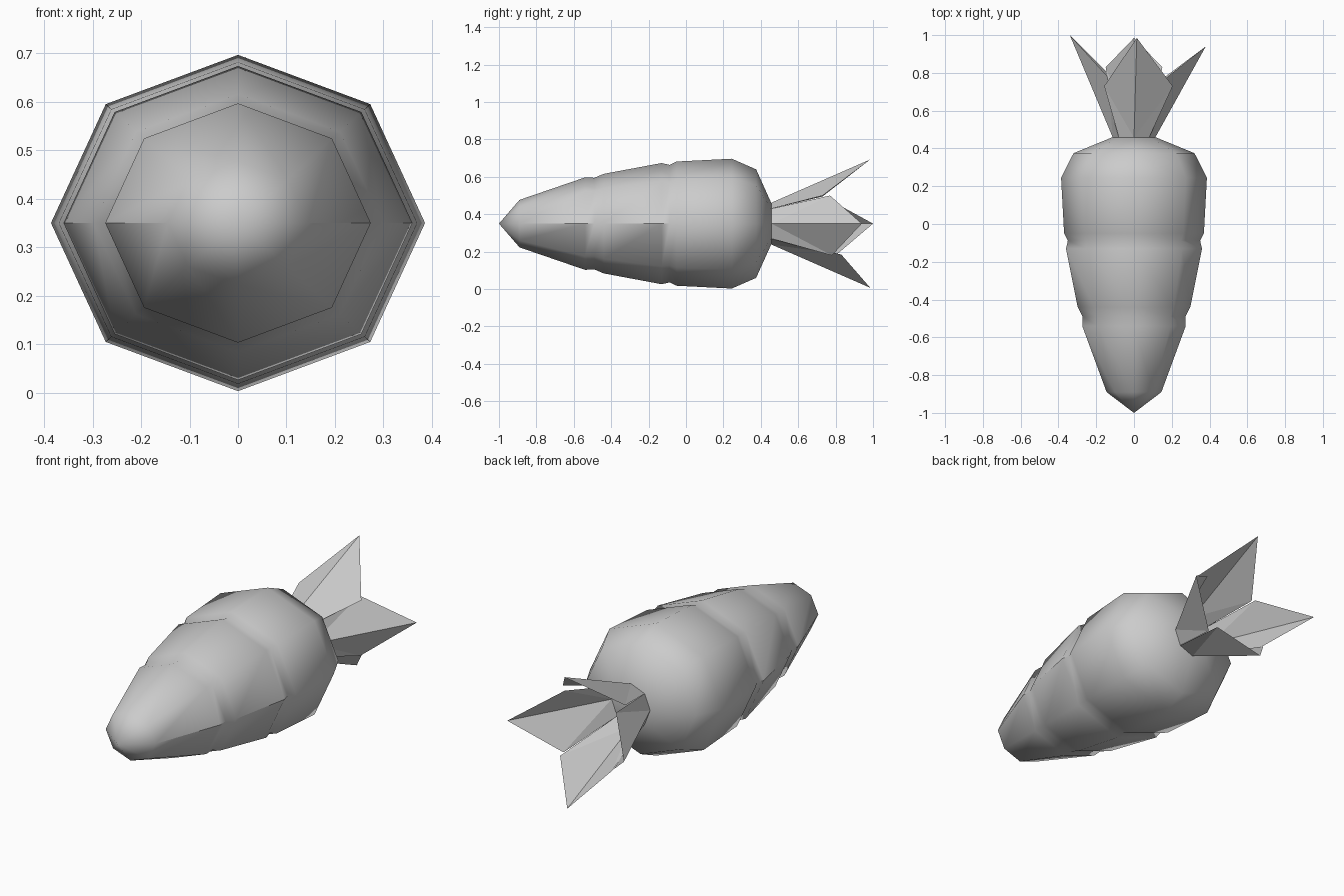
import bpy, bmesh, math
from mathutils import Vector

if "Cube" in bpy.data.objects:
    bpy.data.objects.remove(bpy.data.objects["Cube"])

CZ = 0.35       # height of the root's axis
SIDES = 8


def make_object(name, verts, faces):
    mesh = bpy.data.meshes.new(name)
    mesh.from_pydata(verts, [], faces)
    obj = bpy.data.objects.new(name, mesh)
    bpy.context.collection.objects.link(obj)
    return obj


# Root: elliptical octagon rings (y, half width, half height) from tip to crown
profile = [(-0.89, 0.145, 0.127), (-0.54, 0.274, 0.247), (-0.49, 0.272, 0.245),
           (-0.44, 0.298, 0.266), (-0.13, 0.360, 0.324), (-0.088, 0.350, 0.314),
           (-0.05, 0.370, 0.332), (0.245, 0.386, 0.347), (0.375, 0.320, 0.290),
           (0.457, 0.120, 0.108)]
verts, faces = [(0, -1, CZ)], []
for y, rx, rz in profile:
    for i in range(SIDES):
        a = 2 * math.pi * i / SIDES
        verts.append((rx * math.cos(a), y, CZ + rz * math.sin(a)))
for i in range(SIDES):
    j = (i + 1) % SIDES
    faces.append((0, 1 + i, 1 + j))
    for r in range(len(profile) - 1):
        b = 1 + r * SIDES
        faces.append((b + i, b + SIDES + i, b + SIDES + j, b + j))
last = 1 + (len(profile) - 1) * SIDES
faces.append(tuple(range(last, last + SIDES)))
root = make_object("carrot_root", verts, faces)
bm = bmesh.new()
bm.from_mesh(root.data)
bmesh.ops.recalc_face_normals(bm, faces=bm.faces)
bm.to_mesh(root.data)
bm.free()
bpy.context.view_layer.objects.active = root
root.select_set(True)
bpy.ops.object.shade_smooth_by_angle(angle=math.radians(47))
root.select_set(False)


# Leaves: folded sheets with the rib on the outside and two wings leaning inward
def leaf(name, angle, tip, wing_a, wing_b):
    """Points are (outward, sideways, y); the rib runs straight to the tip."""
    out = Vector((math.cos(angle), 0, math.sin(angle)))
    side = Vector((-math.sin(angle), 0, math.cos(angle)))

    def place(o, s, y):
        return Vector((0, y, CZ)) + out * o + side * s

    pts = [(0.112, 0, 0.457), (0.08, 0.08, 0.457), wing_a, tip, wing_b,
           (0.08, -0.08, 0.457)]
    obj = make_object(name, [place(*p) for p in pts],
                      [(0, 1, 2), (0, 2, 3), (0, 3, 4), (0, 4, 5)])
    if obj.data.polygons[0].normal.dot(out) < 0:
        obj.data.flip_normals()


leaf("leaf_right", 0, (0.38, 0, 0.94), (0.165, 0.15, 0.77), (0.165, -0.17, 0.78))
leaf("leaf_top", math.pi / 2, (0.343, -0.015, 0.985),
     (0.145, 0.158, 0.73), (0.15, -0.205, 0.73))
leaf("leaf_left", math.pi, (0.34, 0, 1.0), (0.14, 0.17, 0.80), (0.14, -0.12, 0.78))
leaf("leaf_bottom", -math.pi / 2, (0.343, 0, 0.985),
     (0.165, 0.15, 0.83), (0.165, -0.15, 0.83))
